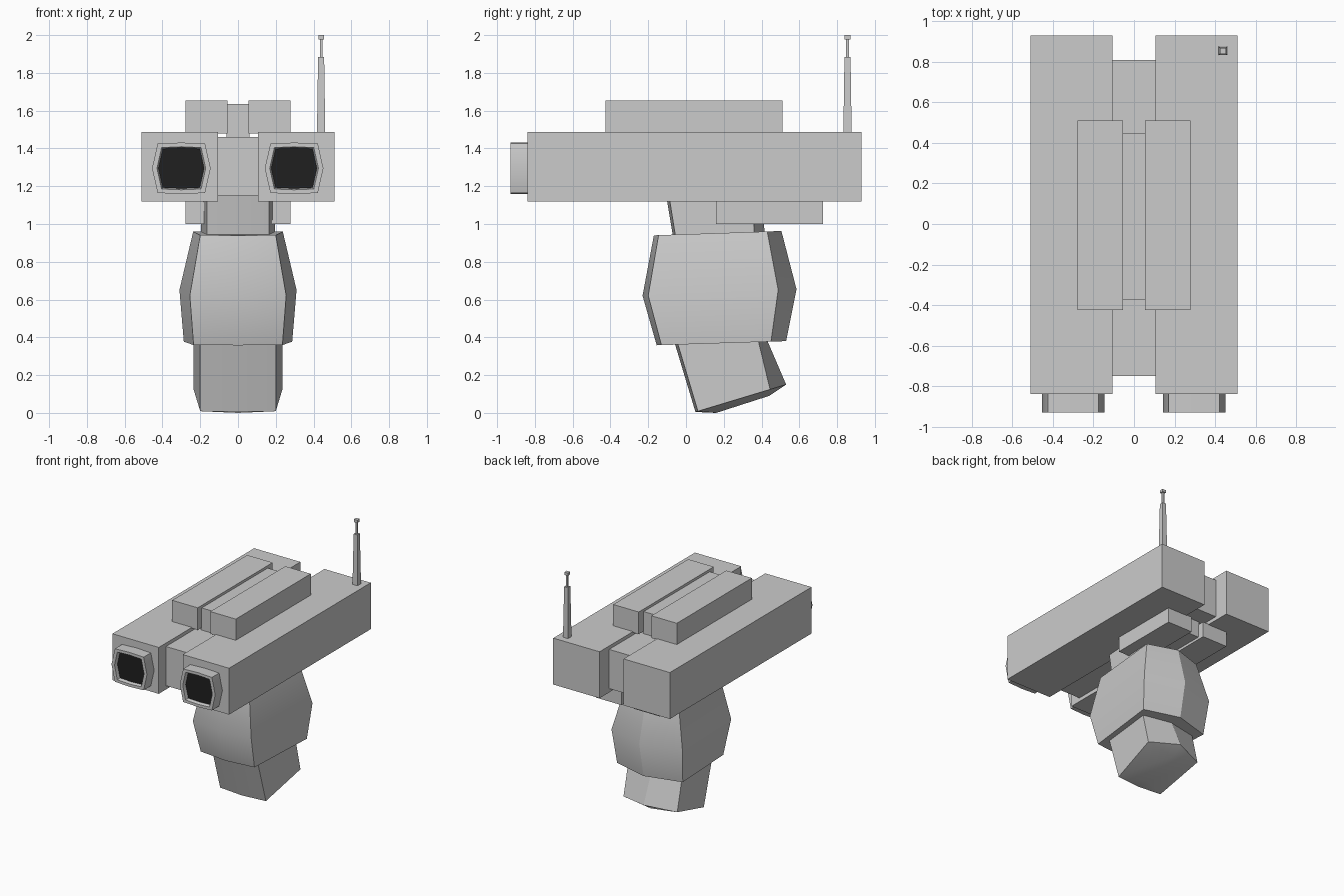
import bpy
import bmesh
import math

cube = bpy.data.objects.get("Cube")
if cube:
    bpy.data.objects.remove(cube, do_unlink=True)


def material(name, value):
    mat = bpy.data.materials.new(name)
    mat.use_nodes = True
    color = (value, value, value, 1)
    mat.diffuse_color = color
    mat.node_tree.nodes["Principled BSDF"].inputs["Base Color"].default_value = color
    return mat


GRAY = material("light_gray", 0.6)
BLACK = material("lens_black", 0.014)


def finish(name, bm, mats):
    """Turn a bmesh into a smooth-by-angle object."""
    bmesh.ops.remove_doubles(bm, verts=bm.verts, dist=0.0001)
    bmesh.ops.recalc_face_normals(bm, faces=bm.faces)
    mesh = bpy.data.meshes.new(name)
    bm.to_mesh(mesh)
    bm.free()
    for mat in mats:
        mesh.materials.append(mat)
    obj = bpy.data.objects.new(name, mesh)
    bpy.context.collection.objects.link(obj)
    bpy.ops.object.select_all(action="DESELECT")
    obj.select_set(True)
    bpy.context.view_layer.objects.active = obj
    bpy.ops.object.shade_smooth_by_angle(angle=math.radians(30))
    return obj


def box(name, xs, ys, zs):
    bm = bmesh.new()
    bmesh.ops.create_cube(bm, size=1)
    for v in bm.verts:
        v.co = [(lo + hi) / 2 + c * (hi - lo) for c, (lo, hi) in zip(v.co, (xs, ys, zs))]
    return finish(name, bm, [GRAY])


def loft(name, rings, mats=(GRAY,), cap_start=True, end_material=0):
    """Skin a list of point rings; the last ring's cap takes end_material."""
    bm = bmesh.new()
    loops = [[bm.verts.new(p) for p in ring] for ring in rings]
    n = len(loops[0])
    for a, b in zip(loops, loops[1:]):
        for i in range(n):
            j = (i + 1) % n
            bm.faces.new((a[i], a[j], b[j], b[i]))
    if cap_start:
        bm.faces.new(loops[0])
    if end_material is not None:
        bm.faces.new(loops[-1]).material_index = end_material
    return finish(name, bm, mats)


def hexagon(front_w, back_w, ys, z_front, z_back):
    """Six-sided grip section with ridged front and back, tilted along y."""
    slope = (z_back - z_front) / (ys[3] - ys[0])
    widths = (0, front_w, back_w, 0, -back_w, -front_w)
    depths = (ys[0], ys[1], ys[2], ys[3], ys[2], ys[1])
    return [(x, y, z_front + slope * (y - ys[0])) for x, y in zip(widths, depths)]


# Twin housings, raised top pads, underside pads
for side, sign in (("left", 1), ("right", -1)):
    def span(a, b):
        return tuple(sorted((a * sign, b * sign)))
    box(side + "_housing", span(0.105, 0.51), (-0.84, 0.93), (1.12, 1.487))
    box(side + "_top_pad", span(0.055, 0.278), (-0.425, 0.512), (1.48, 1.655))
    box(side + "_bottom_pad", span(0.055, 0.278), (0.158, 0.725), (1.0, 1.125))

# Bridges between the paired parts
box("housing_bridge", (-0.11, 0.11), (-0.75, 0.81), (1.15, 1.46))
box("top_pad_bridge", (-0.06, 0.06), (-0.375, 0.45), (1.45, 1.635))
box("bottom_pad_bridge", (-0.06, 0.06), (0.21, 0.67), (1.02, 1.16))


# Eyepieces with recessed black lenses
def barrel(cx, w, h, y):
    """Rectangle whose four sides bow outward."""
    bow_x, bow_z = w * 0.81, h * 0.96
    outline = [(w, 0), (bow_x, bow_z), (0, h), (-bow_x, bow_z),
               (-w, 0), (-bow_x, -bow_z), (0, -h), (bow_x, -bow_z)]
    return [(cx + x, y, 1.295 + z) for x, z in outline]


for side, cx in (("left", 0.297), ("right", -0.3)):
    loft(side + "_eyepiece", [
        barrel(cx, 0.155, 0.136, -0.83),
        barrel(cx, 0.155, 0.136, -0.93),
        barrel(cx, 0.129, 0.114, -0.93),
        barrel(cx, 0.121, 0.107, -0.905),
    ], mats=(GRAY, BLACK), end_material=1)

# Neck, bulging grip and tilted lower grip
loft("neck", [
    hexagon(0.165, 0.195, (-0.105, -0.09, 0.355, 0.41), 1.15, 1.155),
    hexagon(0.165, 0.195, (-0.068, -0.055, 0.36, 0.415), 0.93, 0.95),
])
loft("grip", [
    hexagon(0.2, 0.237, (-0.17, -0.145, 0.43, 0.505), 0.94, 0.963),
    hexagon(0.255, 0.31, (-0.23, -0.2, 0.488, 0.585), 0.62, 0.655),
    hexagon(0.235, 0.287, (-0.155, -0.13, 0.45, 0.53), 0.358, 0.38),
])
loft("lower_grip", [
    hexagon(0.2, 0.235, (-0.06, -0.045, 0.38, 0.425), 0.37, 0.395),
    hexagon(0.2, 0.235, (0.05, 0.063, 0.445, 0.53), 0.005, 0.15),
    hexagon(0, 0, (0.16, 0.16, 0.44, 0.44), 0, 0.09),
], end_material=None)


# Square stepped antenna
def square(r, z):
    return [(0.44 + r * a, 0.855 + r * b, z) for a, b in ((1, 1), (-1, 1), (-1, -1), (1, -1))]


loft("antenna", [square(r, z) for r, z in (
    (0.022, 1.48), (0.016, 1.885), (0.007, 1.885),
    (0.007, 1.978), (0.015, 1.978), (0.015, 2.0))])
